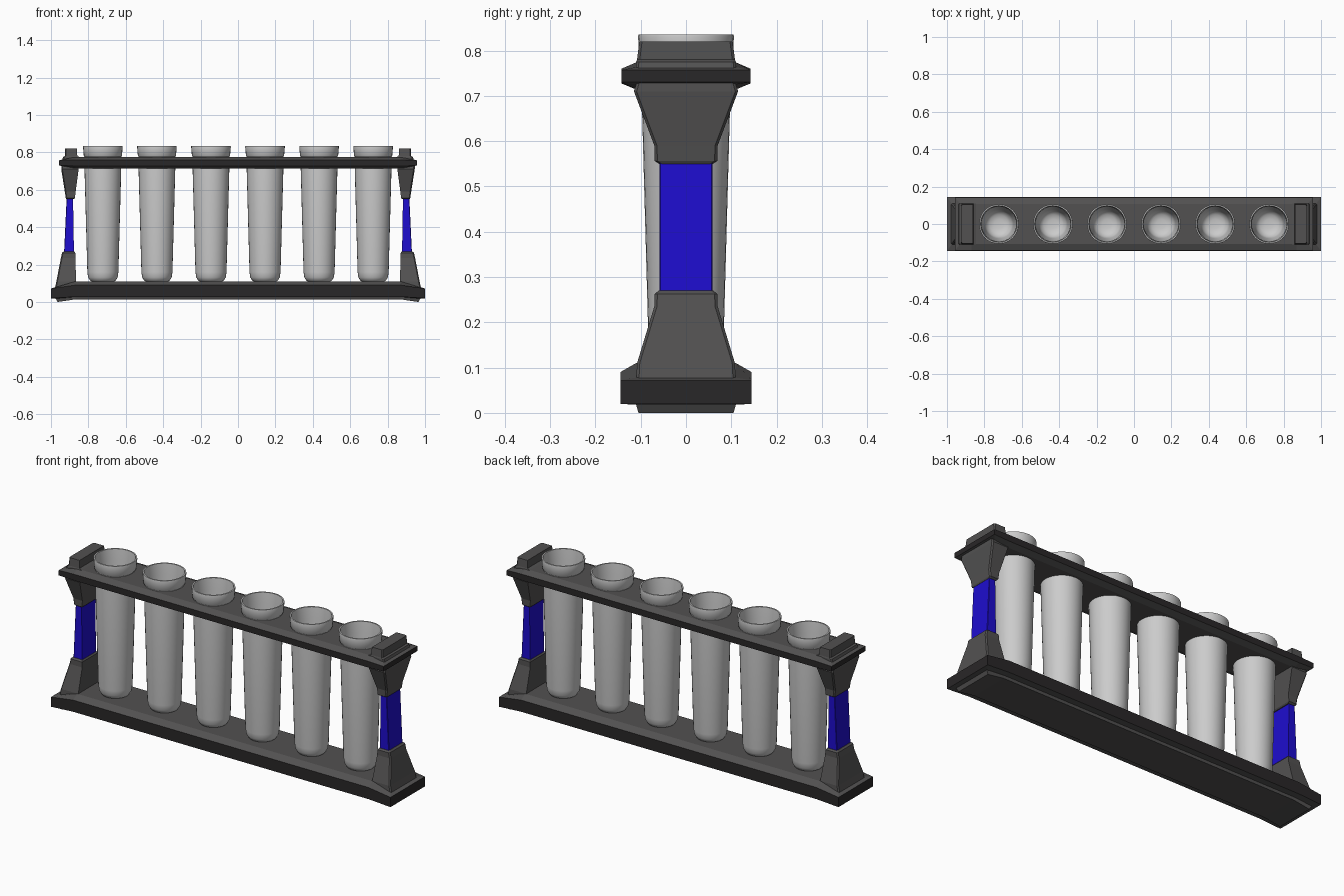
import bpy, bmesh, math
from mathutils import Matrix

if "Cube" in bpy.data.objects:
    bpy.data.objects.remove(bpy.data.objects["Cube"])


def material(name, rgb):
    m = bpy.data.materials.new(name)
    m.diffuse_color = (*rgb, 1)
    m.use_nodes = True
    m.node_tree.nodes["Principled BSDF"].inputs["Base Color"].default_value = m.diffuse_color
    return m


CHARCOAL = material("charcoal", (0.085, 0.083, 0.083))
BLACK = material("black", (0.022, 0.02, 0.021))
BLUE = material("blue", (0.013, 0.004, 0.62))
TUBE_X = [(i - 2.5) * 0.289 for i in range(6)]


def finish(name, bm, *mats):
    bmesh.ops.recalc_face_normals(bm, faces=bm.faces)
    me = bpy.data.meshes.new(name)
    bm.to_mesh(me)
    bm.free()
    for m in mats:
        me.materials.append(m)
    ob = bpy.data.objects.new(name, me)
    bpy.context.collection.objects.link(ob)
    return ob


def bridge(bm, rings):
    """Join successive closed rings with quads, returning the faces per band."""
    bands = []
    for a, b in zip(rings, rings[1:]):
        n = len(a)
        bands.append([bm.faces.new((a[i], a[(i + 1) % n], b[(i + 1) % n], b[i]))
                      for i in range(n)])
    return bands


def tray(name, layers, bend, rim_band):
    """Long slab with bent ends; layers are (half x, half y, end z, middle z)."""
    bm = bmesh.new()
    rings = []
    for X, y, ze, zm in layers:
        row = [(-X, ze), (-bend, zm), (bend, zm), (X, ze)]
        pts = [(x, -y, z) for x, z in row] + [(x, y, z) for x, z in reversed(row)]
        rings.append([bm.verts.new(p) for p in pts])
    bands = bridge(bm, rings)
    for f in bands[rim_band]:
        f.material_index = 1
    for r in (rings[0], rings[-1]):
        for i in range(3):
            bm.faces.new((r[i], r[i + 1], r[6 - i], r[7 - i]))
    return finish(name, bm, CHARCOAL, BLACK)


def pillar(name, side, layers, mat, c=0.006):
    """Tapered block; layers are (z, inner x, outer x, half y), outer corners chamfered."""
    bm = bmesh.new()
    rings = []
    for z, xi, xo, y in layers:
        sec = [(xi, -y), (xo - c, -y), (xo, c - y), (xo, y - c), (xo - c, y), (xi, y)]
        rings.append([bm.verts.new((side * x, yy, z)) for x, yy in sec])
    bridge(bm, rings)
    bm.faces.new(rings[0])
    bm.faces.new(rings[-1])
    return finish(name, bm, mat)


# base with foot, protruding rim and sloped deck
tray("base", [(0.965, 0.105, 0.0, 0.014), (0.975, 0.11, 0.018, 0.027),
              (1.0, 0.145, 0.02, 0.028), (1.0, 0.145, 0.072, 0.09),
              (0.975, 0.11, 0.078, 0.11)], 0.87, 2)

# upper rail
rail = tray("upper_rail", [(0.93, 0.11, 0.725, 0.714), (0.957, 0.142, 0.73, 0.727),
                           (0.957, 0.142, 0.757, 0.76), (0.93, 0.107, 0.764, 0.775)],
            0.87, 1)

# holes for the tubes
bm = bmesh.new()
for x in TUBE_X:
    bmesh.ops.create_cone(bm, cap_ends=True, segments=32, radius1=0.0965, radius2=0.0965,
                          depth=0.3, matrix=Matrix.Translation((x, 0, 0.745)))
cutter = finish("hole_cutter", bm)
cutter.hide_render = True
cutter.hide_viewport = True
mod = rail.modifiers.new("holes", 'BOOLEAN')
mod.object = cutter
mod.operation = 'DIFFERENCE'
mod.solver = 'EXACT'

# end supports: lower foot, blue grip, upper bracket, top cap
for label, s in (("left", -1), ("right", 1)):
    pillar(label + "_lower_support", s,
           [(0.07, 0.865, 0.98, 0.11), (0.11, 0.866, 0.971, 0.108),
            (0.235, 0.869, 0.947, 0.07), (0.263, 0.87, 0.941, 0.069),
            (0.27, 0.876, 0.932, 0.06)], CHARCOAL)
    pillar(label + "_grip", s,
           [(0.26, 0.877, 0.93, 0.058), (0.56, 0.882, 0.916, 0.058)], BLUE, 0.002)
    pillar(label + "_upper_bracket", s,
           [(0.55, 0.877, 0.917, 0.06), (0.556, 0.872, 0.921, 0.069),
            (0.59, 0.868, 0.926, 0.07), (0.71, 0.852, 0.945, 0.115),
            (0.735, 0.852, 0.945, 0.107)], CHARCOAL)
    pillar(label + "_top_cap", s,
           [(0.75, 0.842, 0.943, 0.112), (0.775, 0.845, 0.935, 0.11),
            (0.78, 0.859, 0.926, 0.108), (0.82, 0.862, 0.924, 0.103)], CHARCOAL)

# lathed test tubes, open at the top
PROFILE = [(0.05, 0.106), (0.068, 0.114), (0.079, 0.132), (0.083, 0.16), (0.0985, 0.72),
           (0.0985, 0.778), (0.102, 0.782), (0.106, 0.83), (0.105, 0.835), (0.098, 0.835),
           (0.093, 0.775), (0.077, 0.165), (0.068, 0.137), (0.05, 0.122), (0.025, 0.116)]
SEG = 32
for n, tx in enumerate(TUBE_X, 1):
    bm = bmesh.new()
    rings = [[bm.verts.new((tx + r * math.cos(2 * math.pi * i / SEG),
                            r * math.sin(2 * math.pi * i / SEG), z)) for i in range(SEG)]
             for r, z in PROFILE]
    bridge(bm, rings)
    bm.faces.new(rings[0])
    bm.faces.new(rings[-1])
    tube = finish(f"tube_{n}", bm)
    bpy.ops.object.select_all(action='DESELECT')
    bpy.context.view_layer.objects.active = tube
    tube.select_set(True)
    bpy.ops.object.shade_smooth_by_angle(angle=math.radians(40))
